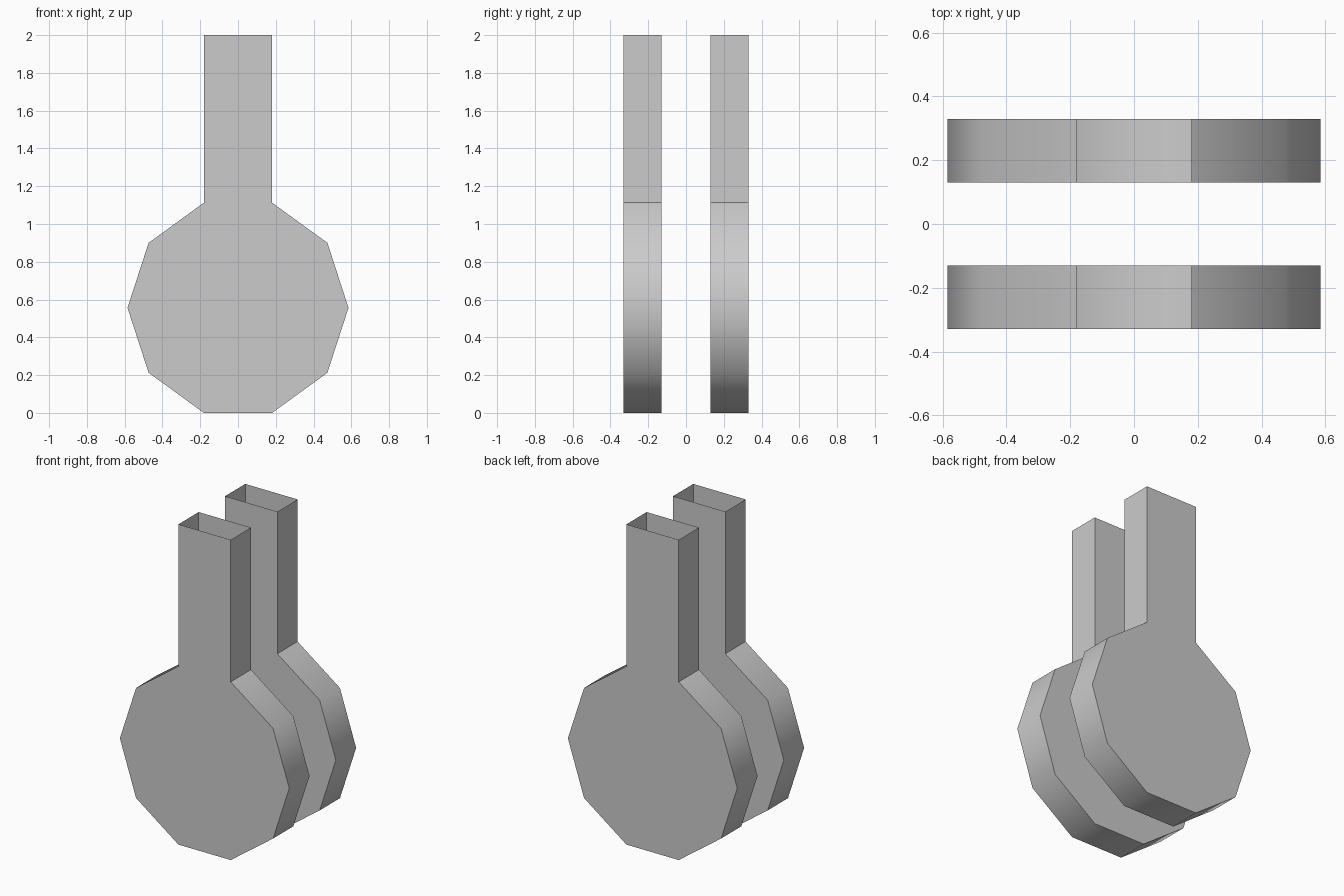
import bpy, bmesh, math

if "Cube" in bpy.data.objects:
    bpy.data.objects.remove(bpy.data.objects["Cube"])

R = 0.585                      # decagon radius of the bulb
CZ = R * math.sin(math.radians(72))
NECK_X = R * math.cos(math.radians(72))
DEPTH = 0.2


def flask(name, y):
    # Outline, counter-clockwise from the neck's top left to its top right
    outline = [(-NECK_X, 2.0)]
    for i in range(10):
        a = math.radians(108 + 36 * i)
        outline.append((R * math.cos(a), CZ + R * math.sin(a)))
    outline.append((NECK_X, 2.0))

    bm = bmesh.new()
    front = [bm.verts.new((x, -DEPTH / 2, z)) for x, z in outline]
    back = [bm.verts.new((x, DEPTH / 2, z)) for x, z in outline]
    bm.faces.new(front)
    bm.faces.new(back[::-1])
    # Rim walls, leaving the mouth of the neck open
    for i in range(len(outline) - 1):
        bm.faces.new((front[i], back[i], back[i + 1], front[i + 1]))
    mesh = bpy.data.meshes.new(name)
    bm.to_mesh(mesh)
    bm.free()

    obj = bpy.data.objects.new(name, mesh)
    obj.location.y = y
    bpy.context.collection.objects.link(obj)
    # Soft rim, crisp caps and neck
    bpy.ops.object.select_all(action='DESELECT')
    obj.select_set(True)
    bpy.context.view_layer.objects.active = obj
    bpy.ops.object.shade_smooth_by_angle(angle=math.radians(40))


flask("front_flask", -0.23)
flask("back_flask", 0.23)
